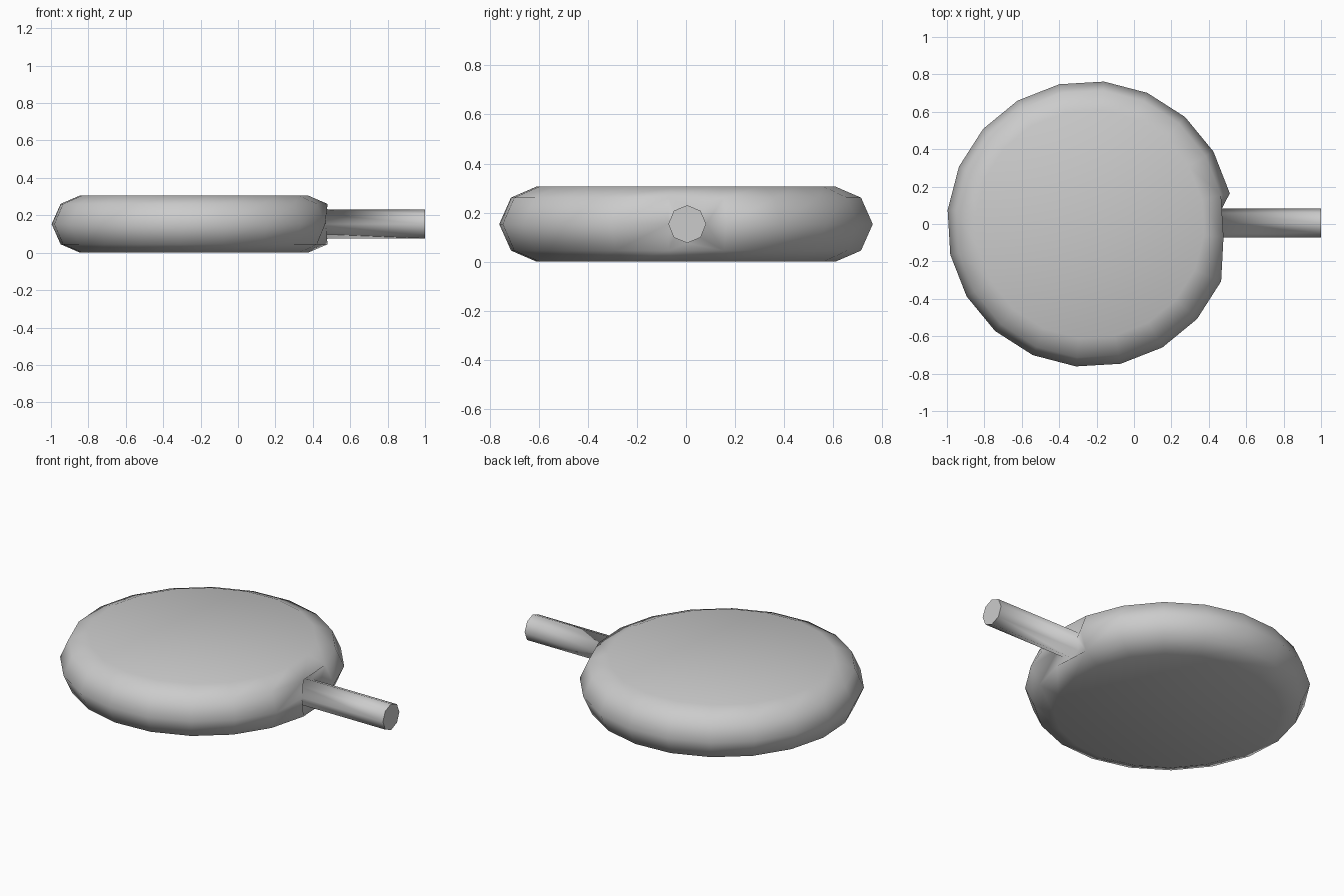
import bpy, bmesh
from math import sin, cos, pi, radians

old = bpy.data.objects.get("Cube")
if old:
    bpy.data.objects.remove(old)

grey = bpy.data.materials.new("plain grey")
grey.use_nodes = True
colour = (0.6, 0.6, 0.6, 1)
grey.diffuse_color = colour
grey.node_tree.nodes["Principled BSDF"].inputs["Base Color"].default_value = colour

SEGMENTS, CENTRE_X, MID_Z = 20, -0.235, 0.153
PHASE = radians(12.4)
# radius and height of each ring of the rounded disc, bottom to top
PROFILE = [(0.612, 0.0), (0.717, 0.045), (0.765, MID_Z), (0.717, 0.261), (0.612, 0.306)]

bm = bmesh.new()

# Rounded disc
rings = []
for radius, z in PROFILE:
    ring = []
    for i in range(SEGMENTS):
        a = PHASE + 2 * pi * i / SEGMENTS
        ring.append(bm.verts.new((CENTRE_X + radius * cos(a), radius * sin(a), z)))
    rings.append(ring)
bm.faces.new(rings[0][::-1])
bm.faces.new(rings[-1])
last = SEGMENTS - 1
for r in range(len(rings) - 1):
    for i in range(SEGMENTS):
        # leave the two middle rim faces open where the handle joins
        if i == last and r in (1, 2):
            continue
        j = (i + 1) % SEGMENTS
        bm.faces.new((rings[r][i], rings[r][j], rings[r + 1][j], rings[r + 1][i]))

# Handle: an octagonal bar whose root shares one rim vertex
def bar_point(k, x):
    a = k * pi / 4
    return (x, 0.005 + 0.077 * cos(a), MID_Z + 0.077 * sin(a))

rim_near, rim_far = rings[2][0], rings[2][last]
rim_far.co = bar_point(4, 0.47)
root = [rim_far if k == 4 else bm.verts.new(bar_point(k, 0.47 if k == 0 else 0.44))
        for k in range(8)]
tip = [bm.verts.new(bar_point(k, 1.0)) for k in range(8)]
for k in range(8):
    n = (k + 1) % 8
    bm.faces.new((root[k], root[n], tip[n], tip[k]))
handle_end = bm.faces.new(tip)

# Dented collar between rim and handle, mirrored above and below
for side, ring in ((1, rings[3]), (-1, rings[1])):
    o = [root[(side * k) % 8] for k in range(5)]
    near, far = ring[0], ring[last]
    for face in ((near, rim_near, o[0], o[1]), (near, o[1], o[2]),
                 (near, o[2], o[3], far), (far, o[3], o[4])):
        bm.faces.new(face)

bmesh.ops.recalc_face_normals(bm, faces=bm.faces)
for f in bm.faces:
    f.smooth = f is not handle_end
for e in handle_end.edges:
    e.smooth = False

mesh = bpy.data.meshes.new("disc_with_handle")
bm.to_mesh(mesh)
bm.free()
mesh.materials.append(grey)
bpy.context.collection.objects.link(bpy.data.objects.new("disc_with_handle", mesh))
